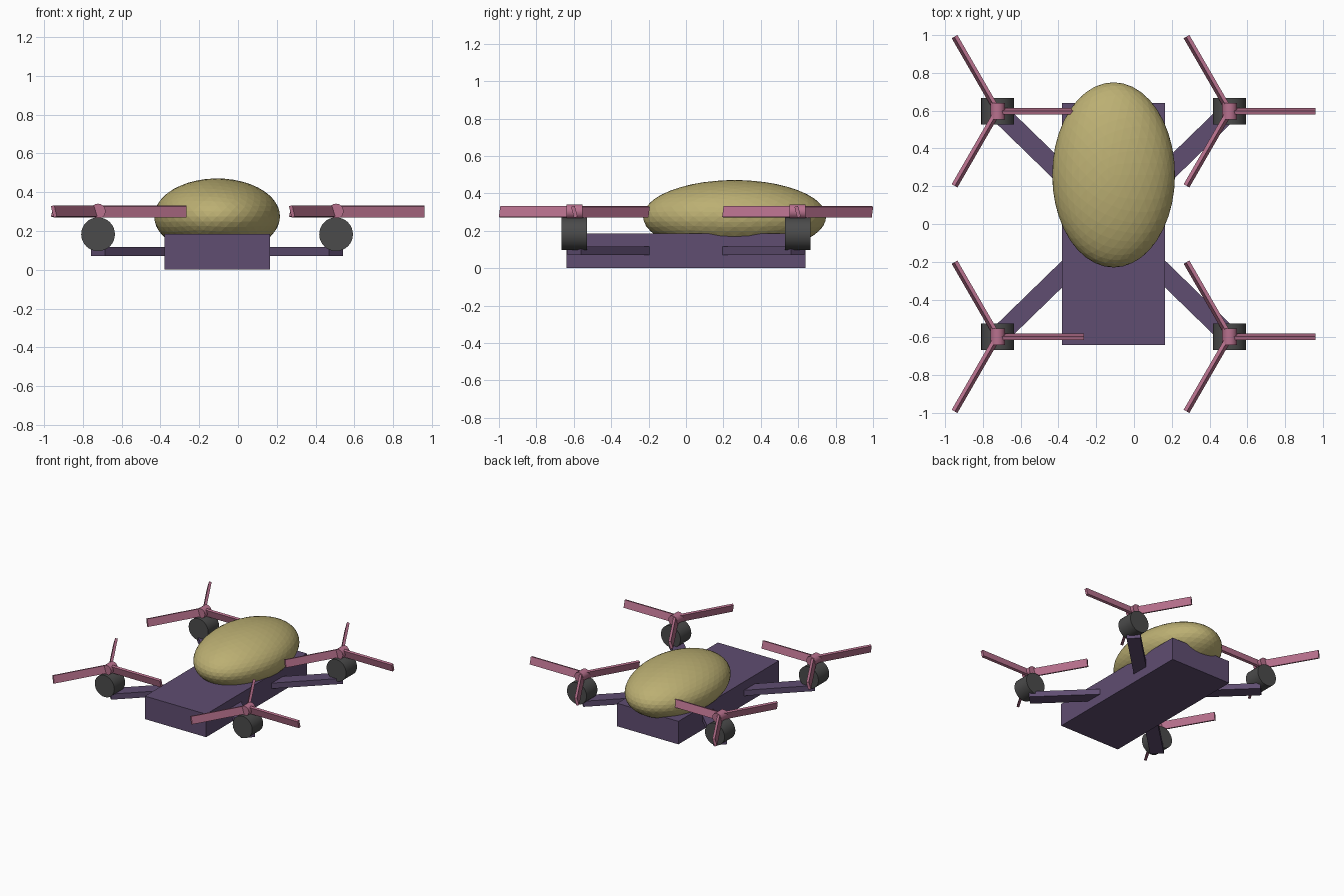
import bpy, math
from mathutils import Matrix, Vector

if "Cube" in bpy.data.objects:
    bpy.data.objects.remove(bpy.data.objects["Cube"])

CX = -0.108                      # body centre line
MX, MY = 0.614, 0.597            # motor offsets from body centre
BLADE = 0.456


def material(name, color):
    m = bpy.data.materials.new(name)
    m.diffuse_color = (*color, 1)
    m.use_nodes = True
    m.node_tree.nodes["Principled BSDF"].inputs["Base Color"].default_value = m.diffuse_color
    return m


PURPLE = material("purple", (0.115, 0.075, 0.165))
GOLD = material("gold", (0.50, 0.43, 0.17))
DARK = material("dark", (0.07, 0.07, 0.07))
PINK = material("pink", (0.48, 0.165, 0.27))


def finish(name, mat):
    o = bpy.context.object
    o.name = name
    o.data.materials.append(mat)
    return o


def box(name, size, matrix, mat):
    bpy.ops.mesh.primitive_cube_add(size=1)
    o = finish(name, mat)
    o.matrix_world = matrix @ Matrix.Diagonal((*size, 1))
    return o


def y_cylinder(name, loc, radius, length, sides, mat):
    bpy.ops.mesh.primitive_cylinder_add(vertices=sides, radius=radius, depth=length,
                                        location=loc, rotation=(math.pi / 2, 0, 0))
    finish(name, mat)
    bpy.ops.object.shade_smooth_by_angle(angle=math.radians(30))


# Body slab
box("body", (0.545, 1.28, 0.185), Matrix.Translation((CX, 0, 0.0925)), PURPLE)

# Faceted egg-shaped canopy
bpy.ops.mesh.primitive_ico_sphere_add(subdivisions=4, radius=1, location=(CX, 0.26, 0.275))
finish("canopy", GOLD).scale = (0.325, 0.49, 0.196)

for sx, side in ((-1, "left"), (1, "right")):
    for sy, end in ((-1, "front"), (1, "back")):
        tag = f"{end}_{side}"
        x, y = CX + sx * MX, sy * MY
        # Arm radiating from the body centre to the motor
        length = math.hypot(MX, MY)
        place = Matrix.Translation((CX + sx * MX / 2, y / 2, 0.094))
        turn = Matrix.Rotation(math.atan2(sy * MY, sx * MX), 4, 'Z')
        box("arm_" + tag, (length, 0.102, 0.045), place @ turn, PURPLE)
        # Motor and propeller hub lie along y
        y_cylinder("motor_" + tag, (x, y, 0.183), 0.087, 0.138, 32, DARK)
        y_cylinder("hub_" + tag, (x, y, 0.302), 0.039, 0.085, 16, PINK)
        # Three steeply pitched blades
        for k in range(3):
            m = (Matrix.Translation((x, y, 0.301))
                 @ Matrix.Rotation(k * math.tau / 3, 4, 'Z')
                 @ Matrix.Translation((BLADE / 2, 0, 0))
                 @ Matrix.Rotation(math.radians(15), 4, 'X'))
            box(f"blade_{tag}_{k + 1}", (BLADE, 0.020, 0.060), m, PINK)
